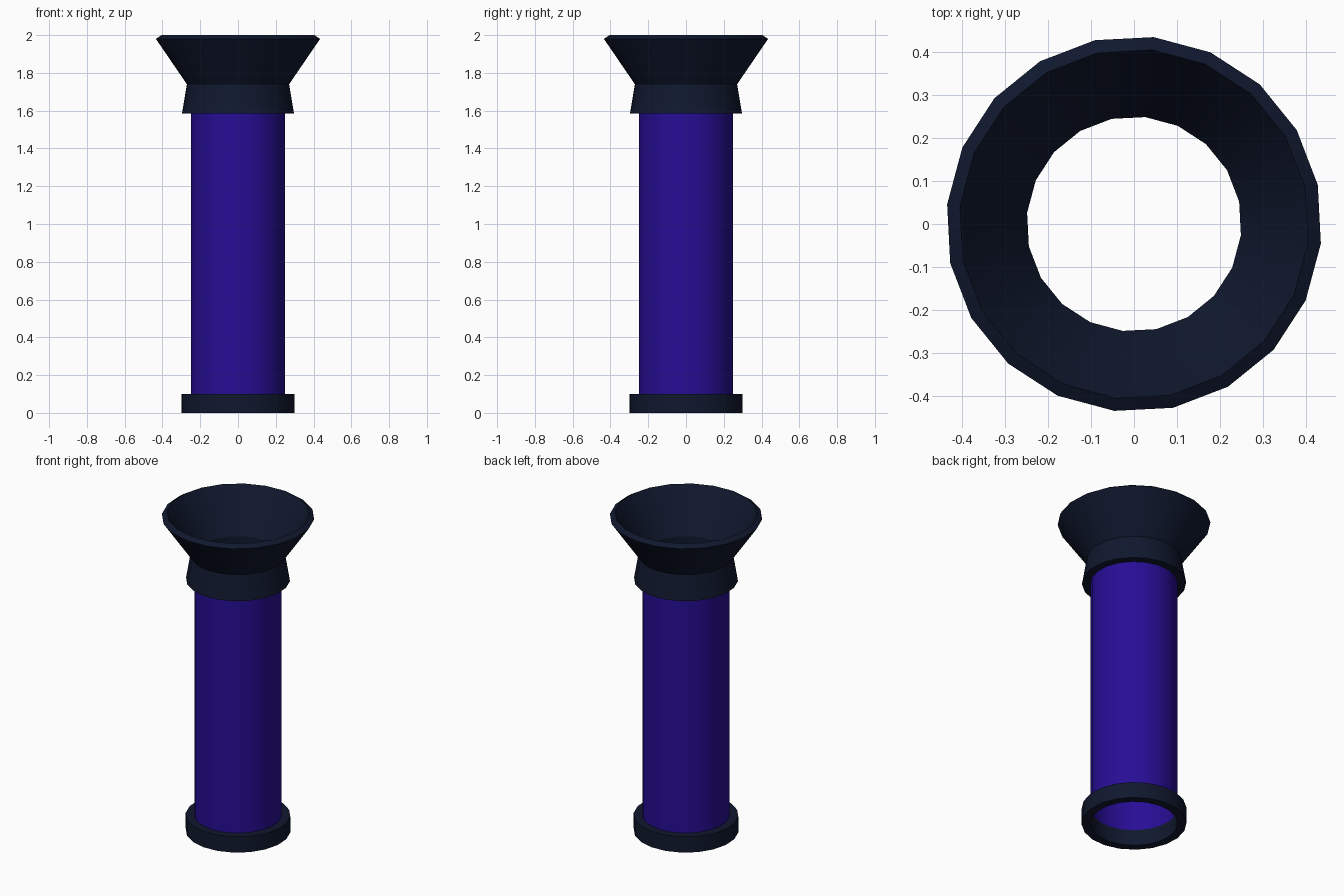
import bpy, bmesh, math

if "Cube" in bpy.data.objects:
    bpy.data.objects.remove(bpy.data.objects["Cube"])

SIDES = 20
START = math.radians(-6)


def material(name, color):
    m = bpy.data.materials.new(name)
    m.diffuse_color = color
    m.use_nodes = True
    m.node_tree.nodes["Principled BSDF"].inputs["Base Color"].default_value = m.diffuse_color
    return m


def lathe(name, profile, mat, closed=True):
    """Revolve an (r, z) profile, listed with the outside going upward."""
    bm = bmesh.new()
    rings = []
    for r, z in profile:
        ring = []
        for i in range(SIDES):
            a = START + 2 * math.pi * i / SIDES
            ring.append(bm.verts.new((r * math.cos(a), r * math.sin(a), z)))
        rings.append(ring)
    pairs = list(zip(rings, rings[1:]))
    if closed:
        pairs.append((rings[-1], rings[0]))
    for lo, hi in pairs:
        for i in range(SIDES):
            j = (i + 1) % SIDES
            bm.faces.new((lo[i], lo[j], hi[j], hi[i]))
    me = bpy.data.meshes.new(name)
    bm.to_mesh(me)
    bm.free()
    me.materials.append(mat)
    ob = bpy.data.objects.new(name, me)
    bpy.context.collection.objects.link(ob)
    bpy.ops.object.select_all(action='DESELECT')
    ob.select_set(True)
    bpy.context.view_layer.objects.active = ob
    bpy.ops.object.shade_smooth_by_angle(angle=math.radians(25))
    return ob


navy = material("dark_navy", (0.005, 0.009, 0.027, 1))
violet = material("violet", (0.02, 0.004, 0.30, 1))

# Foot ring
lathe("base_ring", [(0.30, 0), (0.30, 0.10), (0.25, 0.10), (0.25, 0)], navy)

# Open thin-walled pipe
lathe("tube", [(0.25, 0.10), (0.25, 1.585)], violet, closed=False)

# Tapered collar and flared funnel mouth
lathe("funnel_top", [(0.298, 1.585), (0.272, 1.74), (0.437, 1.98), (0.407, 2.0),
                     (0.25, 1.74), (0.25, 1.585)], navy)
